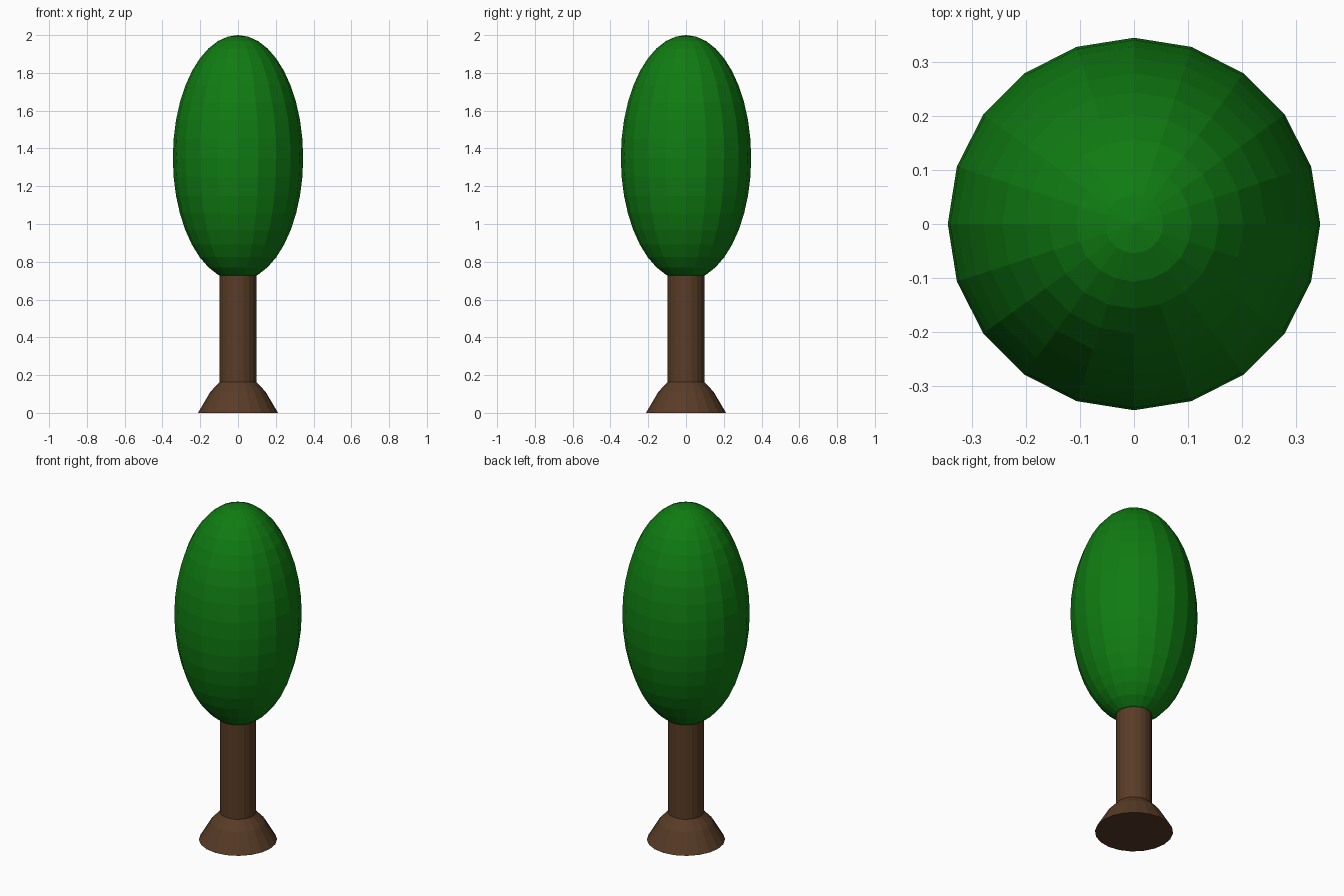
import bpy, bmesh
from math import cos, sin, pi

if "Cube" in bpy.data.objects:
    bpy.data.objects.remove(bpy.data.objects["Cube"])

SIDES = 20


def material(name, color):
    mat = bpy.data.materials.new(name)
    mat.diffuse_color = color
    mat.use_nodes = True
    mat.node_tree.nodes["Principled BSDF"].inputs["Base Color"].default_value = mat.diffuse_color
    return mat


def lathe(name, profile, mat):
    """Flat-shaded solid of revolution from (radius, z) rings, capped at both ends."""
    bm = bmesh.new()
    rings = [[bm.verts.new((r * cos(2 * pi * i / SIDES), r * sin(2 * pi * i / SIDES), z))
              for i in range(SIDES)] for r, z in profile]
    for low, high in zip(rings, rings[1:]):
        for i in range(SIDES):
            j = (i + 1) % SIDES
            bm.faces.new((low[i], low[j], high[j], high[i]))
    bm.faces.new(rings[0][::-1])
    bm.faces.new(rings[-1])
    mesh = bpy.data.meshes.new(name)
    bm.to_mesh(mesh)
    bm.free()
    obj = bpy.data.objects.new(name, mesh)
    bpy.context.collection.objects.link(obj)
    mesh.materials.append(mat)
    return obj


bark = material("bark", (0.10, 0.045, 0.02, 1))
leaf = material("leaf", (0.005, 0.20, 0.006, 1))

# Flared root base and straight trunk
lathe("root_base", [(0.212, 0), (0.146, 0.112), (0.097, 0.164)], bark)
lathe("trunk", [(0.097, 0.164), (0.097, 0.74)], bark)

# Egg-shaped foliage crown
bpy.ops.mesh.primitive_uv_sphere_add(segments=SIDES, ring_count=20, radius=1,
                                     location=(0, 0, 1.35))
crown = bpy.context.object
crown.name = "crown"
crown.scale = (0.345, 0.345, 0.65)
crown.data.materials.append(leaf)
